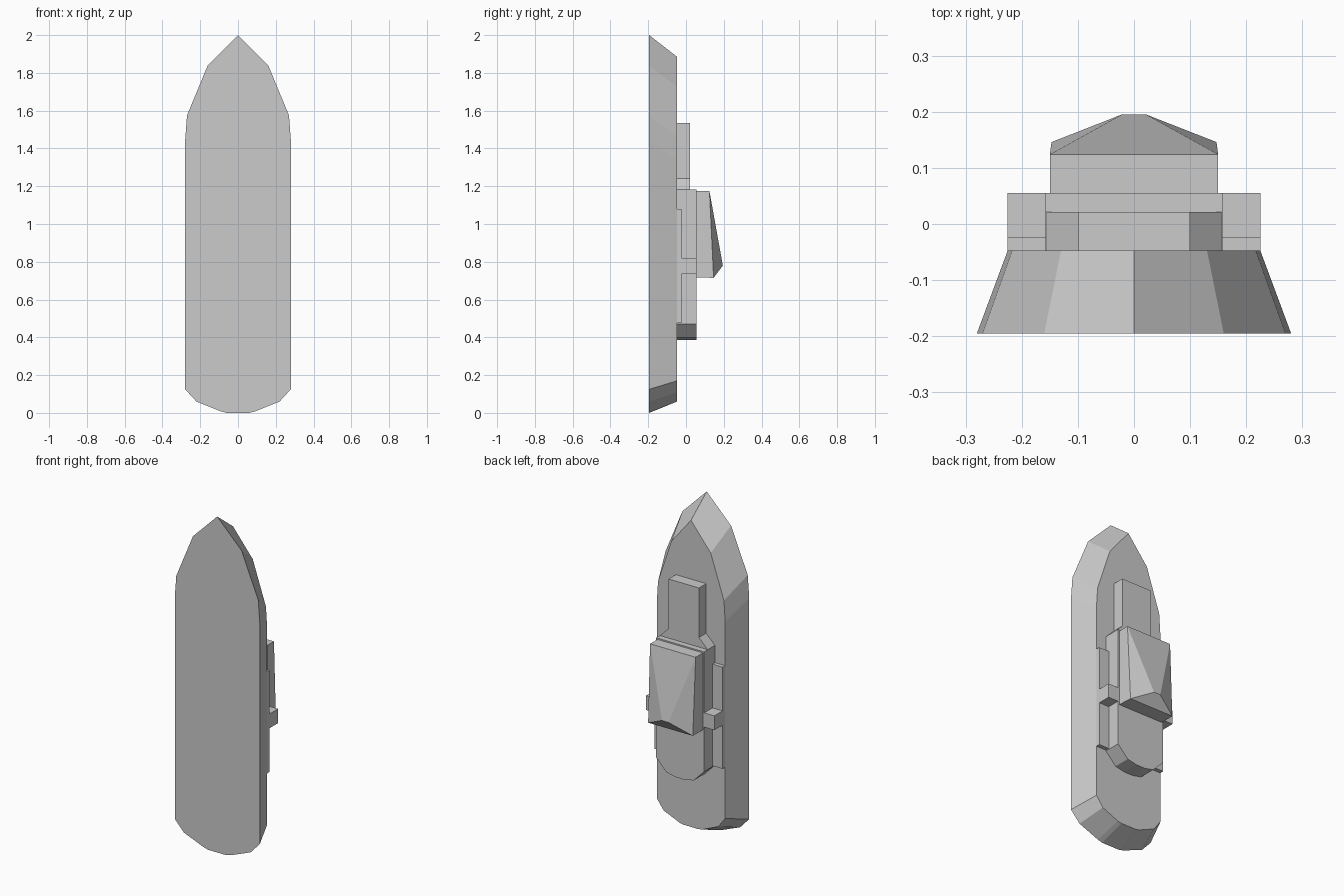
import bpy, bmesh

if "Cube" in bpy.data.objects:
    bpy.data.objects.remove(bpy.data.objects["Cube"])


def finish(bm, name):
    bmesh.ops.recalc_face_normals(bm, faces=bm.faces)
    mesh = bpy.data.meshes.new(name)
    bm.to_mesh(mesh)
    bm.free()
    obj = bpy.data.objects.new(name, mesh)
    bpy.context.collection.objects.link(obj)
    return obj


def mirrored(half):
    """Close a right-hand (x, z) outline by mirroring it across x = 0."""
    return half + [(-x, z) for x, z in reversed(half) if x > 1e-5]


def loft(name, lower, upper, y0, y1):
    """Solid between two matching (x, z) outlines at depths y0 and y1."""
    bm = bmesh.new()
    a = [bm.verts.new((x, y0, z)) for x, z in lower]
    b = [bm.verts.new((x, y1, z)) for x, z in upper]
    bm.faces.new(a)
    bm.faces.new(b[::-1])
    n = len(a)
    for i in range(n):
        j = (i + 1) % n
        bm.faces.new((a[i], b[i], b[j], a[j]))
    return finish(bm, name)


def prism(name, outline, y0, y1):
    return loft(name, outline, outline, y0, y1)


# Hull: wide bottom outline tapering to the deck outline
hull_base = [(0, 2.0), (0.16, 1.84), (0.27, 1.575), (0.28, 1.44),
             (0.28, 0.125), (0.22, 0.06), (0.09, 0.008), (0.06, 0.0)]
hull_deck = [(0, 1.885), (0.13, 1.725), (0.217, 1.465), (0.225, 1.34),
             (0.225, 0.17), (0.18, 0.11), (0.075, 0.065), (0.05, 0.06)]


def close_hull(half):
    return half + [(-x, z) for x, z in reversed(half[1:])]


loft("hull", close_hull(hull_base), close_hull(hull_deck), -0.195, -0.047)

# Low forward deckhouse, flaring to the main block
prism("forward_deckhouse",
      mirrored([(0.1, 1.535), (0.1, 1.24), (0.158, 1.182), (0.158, 1.1)]),
      -0.05, 0.021)

# Main superstructure with rounded stern end
prism("main_deckhouse",
      mirrored([(0.158, 1.183), (0.158, 0.47), (0.09, 0.4), (0.03, 0.387)]),
      -0.05, 0.055)

# Side ledges and tall side lockers
for side, s in (("right", 1), ("left", -1)):
    for part, z0, z1, top in (("ledge", 0.475, 1.08, -0.023),
                              ("locker", 0.735, 0.82, 0.055)):
        prism(f"{side}_{part}",
              [(s * 0.15, z0), (s * 0.225, z0), (s * 0.225, z1), (s * 0.15, z1)],
              -0.05, top)

# Bridge cabin with a faceted sloping roof
bm = bmesh.new()
for s in (1, -1):
    for co in ((0.15, 0.05, 1.175), (0.15, 0.05, 0.717), (0.15, 0.124, 1.175),
               (0.147, 0.146, 0.715), (0.022, 0.195, 0.78)):
        bm.verts.new((s * co[0], co[1], co[2]))
bmesh.ops.convex_hull(bm, input=bm.verts)
finish(bm, "bridge_cabin")
